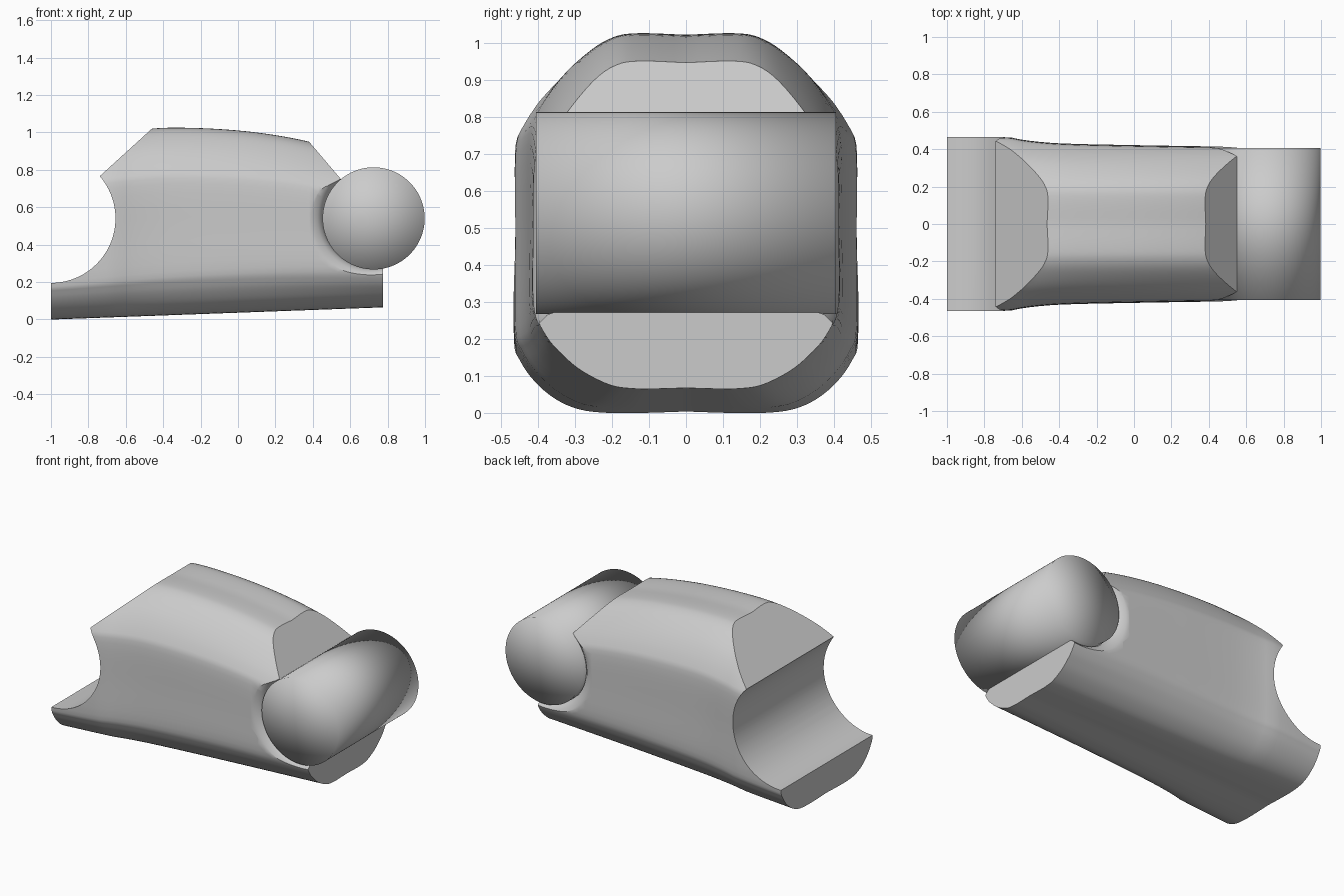
import bpy, bmesh, math

if "Cube" in bpy.data.objects:
    bpy.data.objects.remove(bpy.data.objects["Cube"])


def loft(name, rings):
    """Skin a list of closed rings and cap both ends."""
    bm = bmesh.new()
    vs = [[bm.verts.new(p) for p in r] for r in rings]
    n = len(rings[0])
    for a, b in zip(vs, vs[1:]):
        for i in range(n):
            j = (i + 1) % n
            bm.faces.new((a[i], a[j], b[j], b[i]))
    bm.faces.new(vs[0])
    bm.faces.new(vs[-1])
    bmesh.ops.recalc_face_normals(bm, faces=bm.faces)
    me = bpy.data.meshes.new(name)
    bm.to_mesh(me)
    bm.free()
    ob = bpy.data.objects.new(name, me)
    bpy.context.collection.objects.link(ob)
    return ob


def lathe_y(name, cx, cz, profile, n=96):
    """Rings around a y axis; profile is (y, radius), mirrored in y."""
    full = [(-y, r) for y, r in reversed(profile)] + profile
    return loft(name, [[(cx + r * math.cos(2 * math.pi * i / n), y,
                         cz + r * math.sin(2 * math.pi * i / n))
                        for i in range(n)] for y, r in full])


def prism_y(name, pts):
    return loft(name, [[(x, y, z) for x, z in pts] for y in (-0.7, 0.7)])


def interp(table, x):
    """Smooth interpolation through a small (x, value) table."""
    for i in range(len(table) - 1):
        (x0, a), (x1, b) = table[i], table[i + 1]
        if x <= x1:
            t = (x - x0) / (x1 - x0)
            p = table[max(i - 1, 0)]
            q = table[min(i + 2, len(table) - 1)]
            m0 = (b - p[1]) / (x1 - p[0]) * (x1 - x0)
            m1 = (q[1] - a) / (q[0] - x0) * (x1 - x0)
            return ((2*t**3 - 3*t*t + 1) * a + (t**3 - 2*t*t + t) * m0
                    + (3*t*t - 2*t**3) * b + (t**3 - t*t) * m1)
    return table[-1][1]


# Half cross-sections: (share of half width, share of height), both body ends
left = [(0, .004), (.25, 0), (.45, 0), (.62, .01), (.76, .04), (.88, .09),
        (.965, .15), (1, .21), (1, .45), (1, .70), (.95, .78), (.78, .89),
        (.6, .955), (.45, .99), (.3, 1), (0, .996)]
right = [(0, .003), (.2, 0), (.33, 0), (.5, .012), (.69, .06), (.82, .115),
         (.93, .18), (1, .27), (1, .47), (.99, .70), (.93, .78), (.8, .86),
         (.61, .95), (.46, .99), (.3, 1), (0, .996)]
width = [(-1, .465), (-.67, .462), (-.58, .446), (-.4, .43), (0, .42),
         (.4, .413), (.78, .405)]
top = [(-1, .95), (-.46, 1.02), (-.25, 1.024), (0, 1.01), (.2, .985),
       (.38, .95), (.78, .85)]


def section(x, sub=4):
    k = (x + 1) / 1.775
    w, zt, zb = interp(width, x), interp(top, x), .065 * k
    mix = [(a[0] + (b[0] - a[0]) * k, a[1] + (b[1] - a[1]) * k)
           for a, b in zip(left, right)]
    us = list(enumerate(p[0] for p in mix))
    ts = list(enumerate(p[1] for p in mix))
    half = [(interp(us, i / sub) * w, zb + interp(ts, i / sub) * (zt - zb))
            for i in range((len(mix) - 1) * sub + 1)]
    return ([(x, y, z) for y, z in half]
            + [(x, -y, z) for y, z in half[-2:0:-1]])


# Body shell
steps = 36
body = loft("link_body", [section(-1 + 1.775 * i / steps)
                          for i in range(steps + 1)])

# Cutters: rear socket, rear slope, front groove with flared rim, front slope
cutters = [
    lathe_y("rear_socket_cutter", -1, .54, [(.7, .345)]),
    prism_y("rear_slope_cutter", [(-.35, 1.12), (-.74, .765), (-1.2, .6),
                                  (-1.2, 1.2), (-.35, 1.2)]),
    lathe_y("front_groove_cutter", .725, .54,
            [(.35, .271), (.375, .28), (.395, .3), (.408, .325),
             (.42, .36), (.7, .36)]),
    prism_y("front_slope_cutter", [(.26, 1.091), (.55, .75), (.9, .6),
                                   (.9, 1.2), (.26, 1.2)]),
]
bpy.context.view_layer.objects.active = body
for c in cutters:
    m = body.modifiers.new(c.name, 'BOOLEAN')
    m.operation = 'DIFFERENCE'
    m.solver = 'EXACT'
    m.object = c
    bpy.ops.object.modifier_apply(modifier=m.name)
    bpy.data.objects.remove(c)
bpy.ops.object.select_all(action='DESELECT')
body.select_set(True)
bpy.ops.object.shade_smooth_by_angle(angle=math.radians(35))

# Hinge roller, softly shaded over its flat ends
bpy.ops.mesh.primitive_cylinder_add(vertices=96, radius=.273, depth=.81,
                                    end_fill_type='TRIFAN',
                                    location=(.725, 0, .54),
                                    rotation=(math.pi / 2, 0, 0))
roller = bpy.context.object
roller.name = "hinge_roller"
bpy.ops.object.shade_smooth()
